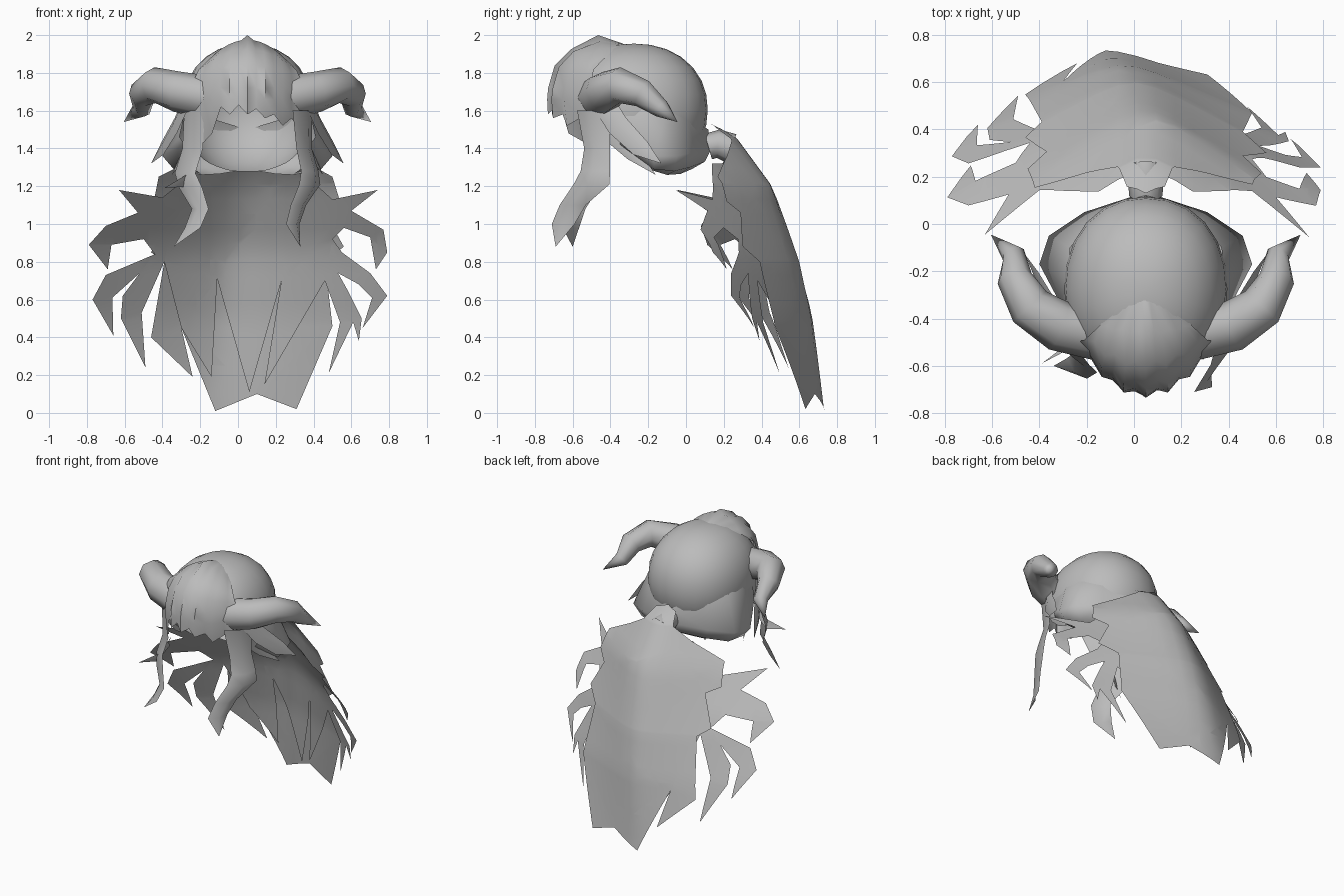
import bpy, bmesh, math
from mathutils import Vector

if "Cube" in bpy.data.objects:
    bpy.data.objects.remove(bpy.data.objects["Cube"])

CX = 0.05  # symmetry line of the head
mat = bpy.data.materials.new("plain grey")
mat.use_nodes = True
GREY = (0.5, 0.5, 0.5, 1)
mat.diffuse_color = GREY
mat.node_tree.nodes["Principled BSDF"].inputs["Base Color"].default_value = GREY


def finish(bm, name, angle=50):
    bmesh.ops.recalc_face_normals(bm, faces=bm.faces)
    me = bpy.data.meshes.new(name)
    bm.to_mesh(me)
    bm.free()
    me.materials.append(mat)
    ob = bpy.data.objects.new(name, me)
    bpy.context.collection.objects.link(ob)
    bpy.ops.object.select_all(action='DESELECT')
    ob.select_set(True)
    bpy.context.view_layer.objects.active = ob
    bpy.ops.object.shade_smooth_by_angle(angle=math.radians(angle))


def lerp_table(table, z):
    """Piecewise linear lookup in (z, value) pairs sorted by falling z."""
    for (z0, v0), (z1, v1) in zip(table, table[1:]):
        if z >= z1:
            t = max(0, min(1, (z0 - z) / (z0 - z1)))
            return v0 + (v1 - v0) * t
    return table[-1][1]


def sheet(name, outline, depth, step=0.08):
    """Cut a flat (x, z) outline into a grid and bend it to y = depth(x, z)."""
    bm = bmesh.new()
    bm.faces.new([bm.verts.new((x, 0, z)) for x, z in outline])
    bm.normal_update()
    bmesh.ops.triangulate(bm, faces=bm.faces)
    for axis in (0, 2):
        no = Vector((axis == 0, 0, axis == 2))
        for i in range(-12, 27):
            bmesh.ops.bisect_plane(bm, geom=bm.verts[:] + bm.edges[:] + bm.faces[:],
                                   plane_co=no * (i * step + 0.013), plane_no=no)
    for v in bm.verts:
        v.co.y = depth(v.co.x, v.co.z)
    finish(bm, name, 60)


def loft(name, rows, closed=False, angle=50):
    bm = bmesh.new()
    vs = [[bm.verts.new(p) for p in r] for r in rows]
    n = len(rows[0])
    for a, b in zip(vs, vs[1:]):
        for i in range(n if closed else n - 1):
            j = (i + 1) % n
            bm.faces.new((a[i], a[j], b[j], b[i]))
    bmesh.ops.remove_doubles(bm, verts=bm.verts, dist=0.0005)
    finish(bm, name, angle)


def tube(name, path, sides=8):
    """Tapered tube through (x, y, z, radius) points."""
    pts = [Vector(p[:3]) for p in path]
    rows = []
    for i, p in enumerate(path):
        t = (pts[min(i + 1, len(pts) - 1)] - pts[max(i - 1, 0)]).normalized()
        u = t.cross(Vector((0, 0, 1))).normalized()
        w = u.cross(t)
        rows.append([pts[i] + (u * math.cos(a) + w * math.sin(a)) * p[3]
                     for a in [2 * math.pi * k / sides for k in range(sides)]])
    loft(name, rows, True)


def lock(name, path, side, ridge):
    """Flat strand with a raised middle, through (x, y, z, half width) points."""
    s, r = Vector(side).normalized(), Vector(ridge)
    rows = []
    for x, y, z, w in path:
        c = Vector((x, y, z))
        rows.append([c - s * w, c + r * w, c + s * w])
    loft(name, rows)


def flip(p):
    return (2 * CX - p[0],) + tuple(p[1:])


# Hair cap: ellipsoid, open below the forehead
bm = bmesh.new()
bmesh.ops.create_uvsphere(bm, u_segments=24, v_segments=14, radius=1)
for v in bm.verts:
    d = v.co.copy()
    f = sum(abs(c) ** 2.15 for c in d) ** (-1 / 2.15)
    v.co = Vector((CX + d.x * f * 0.345, -0.275 + d.y * f * 0.39, 1.605 + d.z * f * 0.35))
bmesh.ops.bisect_plane(bm, geom=bm.verts[:] + bm.edges[:] + bm.faces[:],
                       plane_co=(0, -0.1, 1.25), plane_no=(0, -0.27, -0.32), clear_outer=True)
finish(bm, "hair_cap", 60)

# Fringe: rows of (z, y, half width, side set-back, side drop) from crown to brow
FRINGE = [(1.95, -0.32, 0.1, 0.0, 0.02), (1.975, -0.46, 0.2, 0.03, 0.1), (1.925, -0.6, 0.26, 0.12, 0.11),
          (1.84, -0.685, 0.28, 0.2, 0.07), (1.72, -0.72, 0.285, 0.22, 0.0), (1.66, -0.725, 0.28, 0.2, 0.0)]
TIPS = [1.5, 1.43, 1.48, 1.62, 1.58, 1.63, 1.58, 1.61, 1.56, 1.58, 1.52, 1.56, 1.5]
rows = []
for i, (z, y, w, back, drop) in enumerate(FRINGE):
    row = []
    for k in range(13):
        u = k / 6 - 1
        bump = (0.018 if k % 2 else -0.01) * min(1, i / 2)
        row.append((CX + w * u, y + back * u * u + bump, z - drop * u * u + (0.025 if k == 6 and i == 1 else 0)))
    rows.append(row)
rows.append([(x, y + 0.01 + (1.55 - t) * 0.2, t) for (x, y, z), t in zip(rows[-1], TIPS)])
loft("fringe", rows, angle=60)

HORN = [(0.26, -0.46, 1.67, 0.115), (0.42, -0.43, 1.70, 0.108), (0.54, -0.35, 1.735, 0.095),
        (0.605, -0.23, 1.69, 0.075), (0.61, -0.13, 1.61, 0.05), (0.705, -0.045, 1.54, 0.0)]
WING = [[(0.05, 0.118, 1.5), (0.28, 0.01, 1.57), (0.37, -0.1, 1.6), (0.385, -0.24, 1.62), (0.37, -0.38, 1.64)],
        [(0.05, 0.135, 1.40), (0.31, 0.05, 1.38), (0.46, -0.05, 1.36), (0.5, -0.17, 1.36), (0.41, -0.34, 1.46)],
        [(0.05, 0.1, 1.33), (0.27, 0.02, 1.3), (0.4, -0.06, 1.28), (0.44, -0.17, 1.29), (0.38, -0.35, 1.42)],
        [(0.05, 0.03, 1.29), (0.2, -0.03, 1.265), (0.29, -0.1, 1.26), (0.33, -0.2, 1.29), (0.35, -0.38, 1.44)]]
TEMPLE = [[(0.38, -0.43, 1.63, 0.06), (0.43, -0.36, 1.52, 0.06), (0.5, -0.24, 1.4, 0.05), (0.56, -0.13, 1.32, 0.0)],
          [(0.35, -0.46, 1.6, 0.06), (0.36, -0.38, 1.48, 0.06), (0.39, -0.28, 1.37, 0.04), (0.45, -0.16, 1.26, 0.0)]]
for side, sign, m in (("left", 1, lambda p: p), ("right", -1, flip)):
    tube(side + "_horn", [m(p) for p in HORN])
    loft(side + "_swept_hair", [[m(p) for p in r] for r in WING], angle=75)
    for i, path in enumerate(TEMPLE):
        lock(f"{side}_temple_lock_{i + 1}", [m(p) for p in path], (0.1 * sign, 0.7, 0.6), (0.3 * sign, 0, 0))

# Wavy locks framing the face
lock("left_face_lock", [(0.34, -0.49, 1.6, 0.1), (0.35, -0.47, 1.4, 0.08), (0.38, -0.48, 1.28, 0.09), (0.38, -0.5, 1.21, 0.11),
                        (0.32, -0.6, 1.1, 0.08), (0.29, -0.65, 1.0, 0.07), (0.33, -0.69, 0.88, 0.0)],
     (0.5, 0.85, 0), (0.3, -0.2, 0))
lock("right_face_lock", [(-0.23, -0.5, 1.6, 0.08), (-0.24, -0.48, 1.4, 0.08), (-0.28, -0.49, 1.27, 0.08), (-0.25, -0.53, 1.19, 0.09),
                         (-0.2, -0.58, 1.08, 0.065), (-0.24, -0.61, 0.98, 0.06), (-0.34, -0.6, 0.88, 0.0)],
     (0.65, -0.7, 0), (-0.2, -0.3, 0))
lock("right_stray_lock", [(-0.21, -0.48, 1.35, 0.04), (-0.28, -0.52, 1.23, 0.035), (-0.39, -0.59, 1.19, 0.0)],
     (0.3, -0.2, 1), (-0.1, -0.3, 0))

# Tail of hair: tie, outer mantle, inner layer of spikes
tube("tail_tie", [(CX, 0.118, 1.41, 0.07), (CX, 0.17, 1.425, 0.075), (CX, 0.24, 1.4, 0.08)])
BACK = [(1.53, 0.13), (1.51, 0.18), (1.46, 0.27), (1.2, 0.46), (0.8, 0.60), (0.5, 0.67), (0.0, 0.735)]


def mantle_y(x, z, inset=0.0):
    cx = CX - 0.16 * max(0, 1 - z / 1.2)
    spread = math.sqrt((x - cx) ** 2 + 0.01) - 0.1
    return lerp_table(BACK, z) - inset - (0.27 + 0.3 * z) * 1.1 * spread


def inner_y(x, z):
    return mantle_y(x, z, 0.04 + 0.25 * max(0, z - 0.9))


OUTER = [(0.05, 1.53), (-0.03, 1.51), (-0.07, 1.44), (-0.2, 1.36), (-0.42, 1.25), (-0.45, 1.1), (-0.37, 1.06),
         (-0.46, 0.85), (-0.39, 0.8), (-0.46, 0.4), (-0.24, 0.19), (-0.3, 0.45), (-0.12, 0.01), (0.1, 0.1),
         (0.31, 0.02), (0.5, 0.46), (0.46, 0.8), (0.56, 0.88), (0.46, 1.06), (0.54, 1.12), (0.5, 1.25),
         (0.3, 1.36), (0.17, 1.44), (0.13, 1.51)]
sheet("tail_outer", OUTER, mantle_y)

INNER = [(-0.15, 1.32), (-0.3, 1.22), (-0.4, 1.14), (-0.63, 1.18), (-0.53, 1.06), (-0.7, 0.99), (-0.79, 0.89),
         (-0.69, 0.76), (-0.67, 0.89), (-0.5, 0.92), (-0.44, 0.84), (-0.7, 0.73), (-0.77, 0.6), (-0.66, 0.41),
         (-0.665, 0.61), (-0.52, 0.74), (-0.61, 0.62), (-0.62, 0.5), (-0.49, 0.24), (-0.51, 0.53), (-0.39, 0.8),
         (-0.3, 0.45), (-0.14, 0.19), (-0.11, 0.71), (0.06, 0.11), (0.23, 0.7), (0.14, 0.15),
         (0.46, 0.7), (0.54, 0.48), (0.48, 0.21), (0.61, 0.48), (0.64, 0.38), (0.655, 0.5), (0.58, 0.65),
         (0.53, 0.74), (0.64, 0.68), (0.71, 0.61), (0.66, 0.45), (0.79, 0.62), (0.7, 0.74), (0.55, 0.85),
         (0.5, 0.92), (0.56, 0.98), (0.7, 0.93), (0.73, 0.76), (0.79, 0.85), (0.77, 0.97), (0.6, 1.07),
         (0.74, 1.18), (0.5, 1.13), (0.4, 1.22), (0.25, 1.32)]
sheet("tail_inner", INNER, inner_y)
